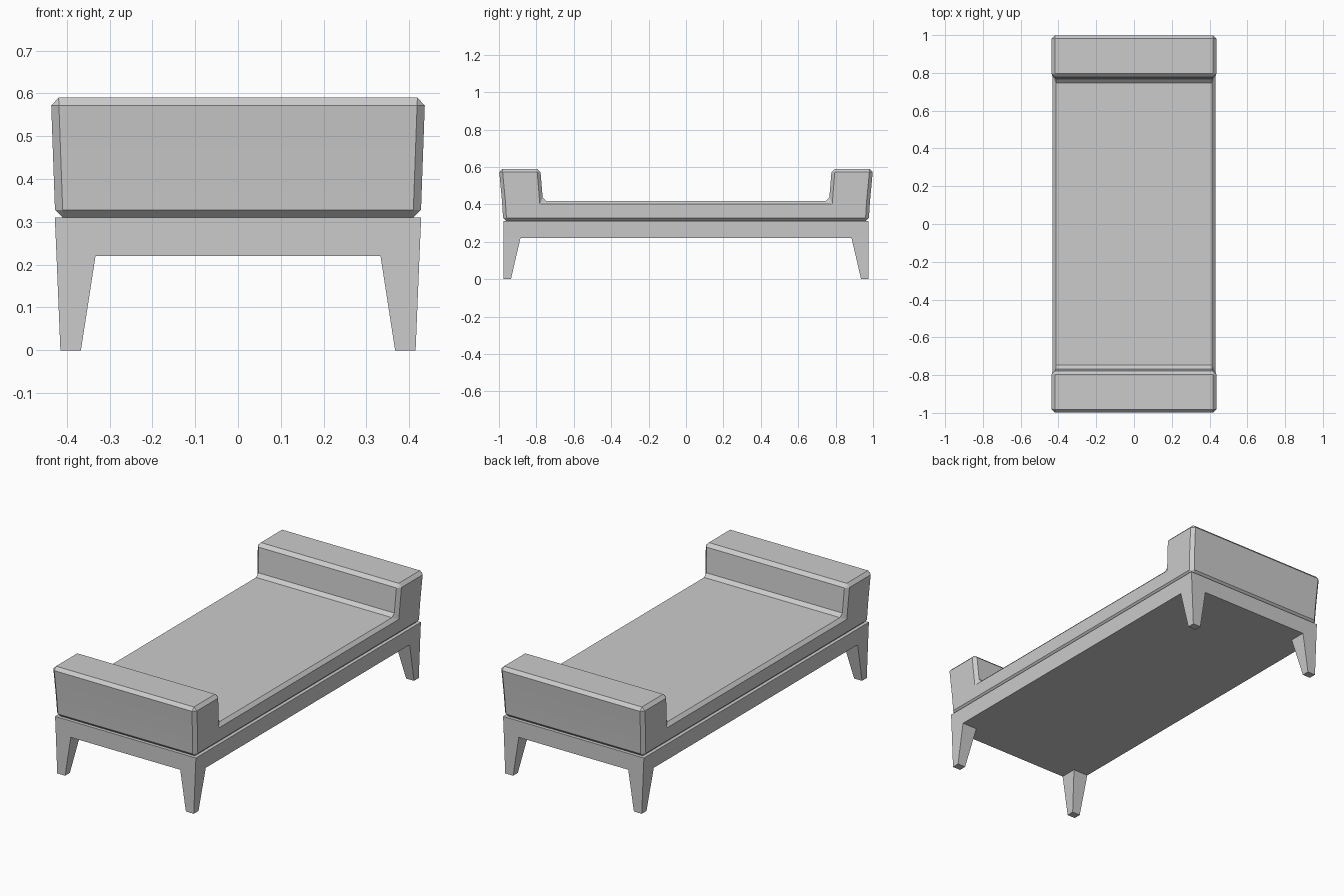
import bpy, bmesh
from math import radians

if "Cube" in bpy.data.objects:
    bpy.data.objects.remove(bpy.data.objects["Cube"])


def make_object(name, bm):
    bmesh.ops.recalc_face_normals(bm, faces=bm.faces[:])
    mesh = bpy.data.meshes.new(name)
    bm.to_mesh(mesh)
    bm.free()
    obj = bpy.data.objects.new(name, mesh)
    bpy.context.collection.objects.link(obj)
    return obj


# Frame: a solid slab whose four corners run down into tapered legs
def build_frame():
    # level: outer x, inner x, outer y, inner y, z
    levels = [(0.428, 0.333, 0.977, 0.885, 0.31),
              (0.424, 0.333, 0.977, 0.885, 0.22),
              (0.415, 0.367, 0.977, 0.936, 0.0)]
    bm = bmesh.new()
    v = {}
    for k, (xo, xi, yo, yi, z) in enumerate(levels):
        for i, x in enumerate((-xo, -xi, xi, xo)):
            for j, y in enumerate((-yo, -yi, yi, yo)):
                v[i, j, k] = bm.verts.new((x, y, z))

    def cap(i, j, k, s=1):
        return [(i, j, k), (i + s, j, k), (i + s, j + s, k), (i, j + s, k)]

    def quad(keys):
        bm.faces.new([v[key] for key in keys])

    quad(cap(0, 0, 0, 3))
    top = cap(0, 0, 0, 3)
    for n in range(4):
        a, b = top[n], top[(n + 1) % 4]
        run = [((a[0] * (3 - t) + b[0] * t) // 3,
                (a[1] * (3 - t) + b[1] * t) // 3, 1) for t in range(4)]
        quad([b, a] + run)
    for i in range(3):
        for j in range(3):
            if i == 1 or j == 1:
                quad(cap(i, j, 1))
                continue
            upper, foot = cap(i, j, 1), cap(i, j, 2)
            quad(foot)
            for n in range(4):
                m = (n + 1) % 4
                quad([upper[n], upper[m], foot[m], foot[n]])
    make_object("frame_with_legs", bm)


# Upholstery: side profile with a raised bolster at each end, chamfered all round
def build_upholstery():
    half = [(-0.977, 0.31), (-0.984, 0.42), (-1.0, 0.59),
            (-0.779, 0.59), (-0.765, 0.419)]
    profile = half + [(-y, z) for y, z in reversed(half)]
    bm = bmesh.new()
    rings = []
    for side in (-1, 1):
        rings.append([bm.verts.new((side * (0.427 + 0.036 * (z - 0.31)), y, z))
                      for y, z in profile])
        bm.faces.new(rings[-1])
    count = len(profile)
    for n in range(count):
        m = (n + 1) % count
        bm.faces.new((rings[0][n], rings[0][m], rings[1][m], rings[1][n]))
    obj = make_object("upholstered_seat", bm)
    bevel = obj.modifiers.new("chamfer", 'BEVEL')
    bevel.width = 0.018
    bevel.segments = 1
    bevel.limit_method = 'ANGLE'
    bevel.angle_limit = radians(30)
    bpy.context.view_layer.objects.active = obj
    obj.select_set(True)
    bpy.ops.object.modifier_apply(modifier=bevel.name)
    bpy.ops.object.shade_smooth_by_angle(angle=radians(20))


build_frame()
build_upholstery()
